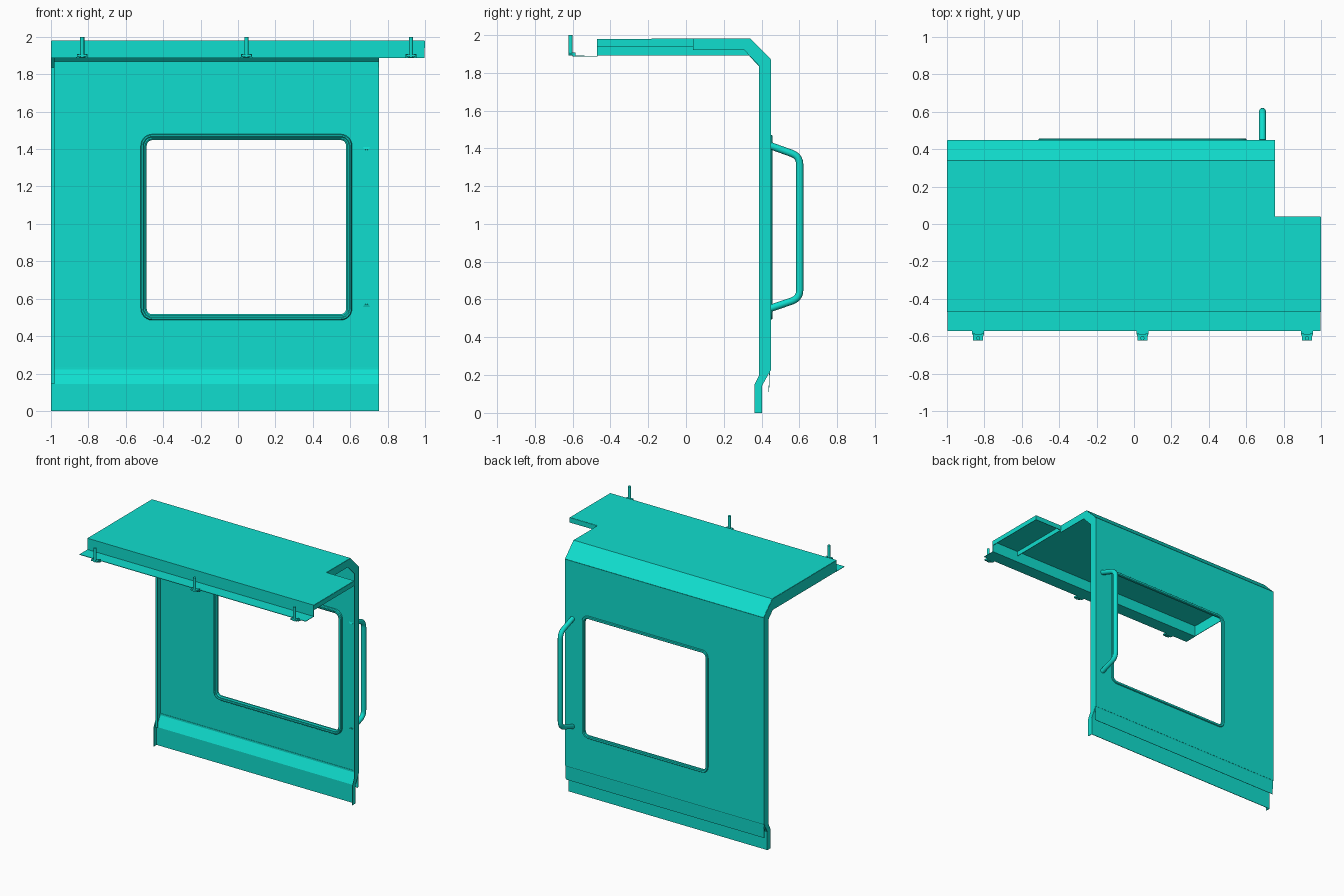
import bpy, bmesh, math
from mathutils import Vector

if "Cube" in bpy.data.objects:
    bpy.data.objects.remove(bpy.data.objects["Cube"])

mat = bpy.data.materials.new("turquoise_paint")
mat.diffuse_color = (0.005, 0.73, 0.62, 1)
mat.use_nodes = True
mat.node_tree.nodes["Principled BSDF"].inputs["Base Color"].default_value = mat.diffuse_color
L, R, E = -0.998, 0.753, 0.998      # left edge, right edge, roof extension edge


def finish(name, bm, thick=0):
    bmesh.ops.remove_doubles(bm, verts=bm.verts, dist=1e-5)
    bmesh.ops.recalc_face_normals(bm, faces=bm.faces)
    me = bpy.data.meshes.new(name)
    bm.to_mesh(me)
    bm.free()
    ob = bpy.data.objects.new(name, me)
    bpy.context.collection.objects.link(ob)
    me.materials.append(mat)
    if thick:
        m = ob.modifiers.new("sheet", 'SOLIDIFY')
        m.thickness, m.offset = thick, 0
    return ob


def sheet(name, polys, thick=0.004):
    bm = bmesh.new()
    for p in polys:
        bm.faces.new([bm.verts.new(c) for c in p])
    return finish(name, bm, thick)


def strip(prof, x0, x1):
    # quads sweeping a (y, z) profile along x
    return [[(x0, *a), (x1, *a), (x1, *b), (x0, *b)] for a, b in zip(prof, prof[1:])]


def band(a, b, x):
    # quads between two (y, z) profiles in the plane x
    return [[(x, *a[i]), (x, *a[i + 1]), (x, *b[i + 1]), (x, *b[i])] for i in range(len(a) - 1)]


def window_loop(inset, y, n=6):
    x0, x1, z0, z1 = -0.52 + inset, 0.61 - inset, 0.485 + inset, 1.48 - inset
    r = 0.062 - inset
    pts = []
    for k, (cx, cz) in enumerate([(x1 - r, z1 - r), (x0 + r, z1 - r), (x0 + r, z0 + r), (x1 - r, z0 + r)]):
        for i in range(n + 1):
            t = (k + i / n) * math.pi / 2
            pts.append((cx + r * math.cos(t), y, cz + r * math.sin(t)))
    return pts


# wall panel with window opening
bm = bmesh.new()
Y = 0.447
edges = []
for loop in ([(L, Y, 0.225), (R, Y, 0.225), (R, Y, 1.87), (L, Y, 1.87)], window_loop(0.016, Y)):
    vs = [bm.verts.new(p) for p in loop]
    edges += [bm.edges.new((vs[i - 1], vs[i])) for i in range(len(vs))]
bmesh.ops.triangle_fill(bm, edges=edges, use_beauty=True, use_dissolve=False)
finish("wall_panel", bm, 0.004)

# stepped skirt and drip flap below the wall
sheet("wall_skirt", strip([(0.40, 0), (0.40, 0.143), (Y, 0.228)], L, R))
sheet("drip_flap", strip([(0.438, 0.11), (0.443, 0.235)], L, R), 0.003)

# roof: chamfer, L-shaped top, front drop and lip
top = [(L, 0.34), (R, 0.34), (R, 0.038), (E, 0.038), (E, -0.47), (L, -0.47)]
sheet("roof_skin", strip([(Y, 1.87), (0.34, 1.978)], L, R) + [[(x, y, 1.978) for x, y in top]]
      + strip([(-0.47, 1.978), (-0.47, 1.888), (-0.573, 1.888)], L, E))

# side flanges following the profile
outer = [(0.40, 0), (0.40, 0.143), (Y, 0.228), (Y, 1.87), (0.34, 1.978)]
inner = [(0.362, 0), (0.362, 0.15), (0.387, 0.20), (0.387, 1.837)]
sheet("left_flange", band(outer + [(-0.47, 1.978)], inner + [(0.335, 1.89), (-0.47, 1.89)], L))
sheet("right_flange", band(outer + [(0.038, 1.978)], inner + [(0.308, 1.92), (0.038, 1.92)], R))
sheet("left_return_lip", strip([(0.387, 0.145), (0.387, 1.837), (0.335, 1.89)], L, L + 0.018))

# roof extension flanges and rib
sheet("extension_side_flange", band([(0.038, 1.978), (-0.47, 1.978)], [(0.038, 1.94), (-0.47, 1.94)], E))
sheet("extension_rib", band([(0.038, 1.978), (-0.47, 1.978)], [(0.038, 1.94), (-0.47, 1.94)], R))
sheet("extension_back_flange", strip([(0.038, 1.978), (0.038, 1.94)], R, E))

# window gasket: stepped section lofted around the opening
section = [(0.0, 0.445), (0.0, 0.432), (0.005, 0.425), (0.012, 0.425), (0.017, 0.431), (0.024, 0.431),
           (0.032, 0.438), (0.032, 0.452), (0.027, 0.458), (0.013, 0.458), (0.009, 0.453), (0.009, 0.445)]
bm = bmesh.new()
rings = [[bm.verts.new(p) for p in window_loop(*s)] for s in section]
for j in range(len(rings)):
    a, b = rings[j - 1], rings[j]
    for i in range(len(a)):
        bm.faces.new((a[i - 1], a[i], b[i], b[i - 1]))
finish("window_gasket", bm)

# grab handle: tube with rounded bends
ends = [Vector((0.687, y, z)) for y, z in [(0.446, 1.414), (0.602, 1.358), (0.602, 0.606), (0.446, 0.553)]]
path = [ends[0]]
for i in (1, 2):
    c = ends[i]
    a = c + (ends[i - 1] - c).normalized() * 0.045
    b = c + (ends[i + 1] - c).normalized() * 0.045
    path += [a * (1 - t) ** 2 + c * 2 * t * (1 - t) + b * t * t for t in [k / 5 for k in range(6)]]
path.append(ends[3])
cu = bpy.data.curves.new("grab_handle", 'CURVE')
cu.dimensions = '3D'
cu.bevel_depth, cu.bevel_resolution, cu.use_fill_caps = 0.019, 4, True
sp = cu.splines.new('POLY')
sp.points.add(len(path) - 1)
for p, v in zip(sp.points, path):
    p.co = (*v, 1)
handle = bpy.data.objects.new("grab_handle", cu)
bpy.context.collection.objects.link(handle)
cu.materials.append(mat)
bpy.ops.object.select_all(action='DESELECT')
handle.select_set(True)
bpy.context.view_layer.objects.active = handle
bpy.ops.object.convert(target='MESH')
bpy.ops.object.shade_smooth_by_angle(angle=math.radians(40))


def box(bm, x0, x1, y0, y1, z0, z1):
    vs = bmesh.ops.create_cube(bm, size=1)['verts']
    bmesh.ops.scale(bm, vec=(x1 - x0, y1 - y0, z1 - z0), verts=vs)
    bmesh.ops.translate(bm, vec=((x0 + x1) / 2, (y0 + y1) / 2, (z0 + z1) / 2), verts=vs)


# front edge pins on small brackets
for n, x in enumerate((-0.833, 0.045, 0.925)):
    bm = bmesh.new()
    box(bm, x - 0.032, x + 0.032, -0.592, -0.573, 1.886, 1.892)
    box(bm, x - 0.027, x + 0.027, -0.622, -0.59, 1.894, 1.905)
    for s in (-1, 1):
        c = x + s * 0.023
        box(bm, c - 0.006, c + 0.006, -0.60, -0.585, 1.886, 1.908)
    finish(f"pin_bracket_{n + 1}", bm)
    bm = bmesh.new()
    vs = bmesh.ops.create_cone(bm, cap_ends=True, segments=16, radius1=0.011, radius2=0.011, depth=0.11)['verts']
    bmesh.ops.translate(bm, vec=(x, -0.611, 1.945), verts=vs)
    pin = finish(f"pin_{n + 1}", bm)
    bpy.ops.object.select_all(action='DESELECT')
    pin.select_set(True)
    bpy.context.view_layer.objects.active = pin
    bpy.ops.object.shade_smooth_by_angle(angle=math.radians(40))
